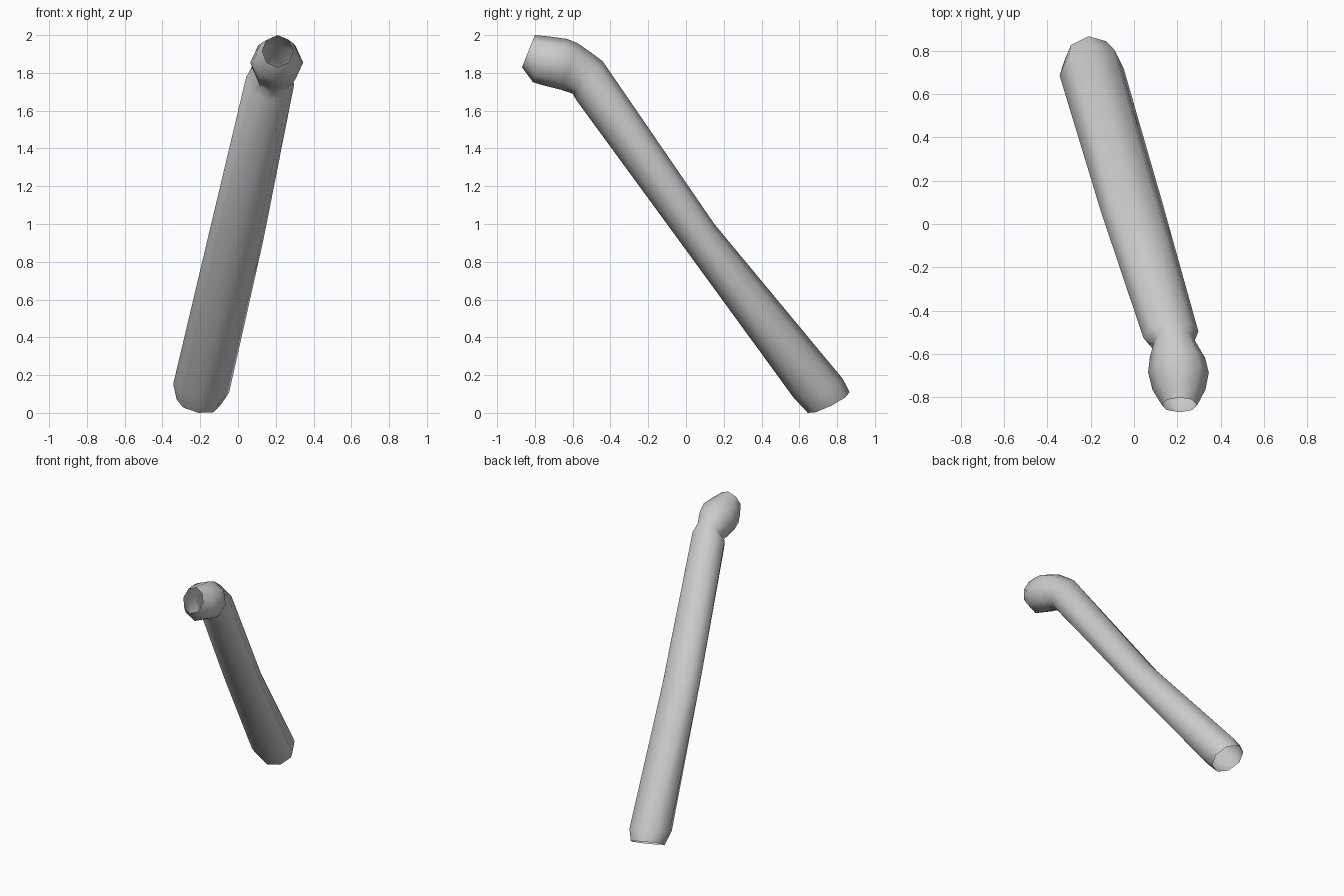
import bpy, bmesh, math
from mathutils import Vector

if "Cube" in bpy.data.objects:
    bpy.data.objects.remove(bpy.data.objects["Cube"])

SIDES = 8


def loft(name, rings):
    """Open tube through rings: (underside yz, upper yz, centre x, half width, sideways slant)."""
    bm = bmesh.new()
    loops = []
    for lo, hi, cx, w, slant in rings:
        a = Vector((cx, lo[0], lo[1]))
        b = Vector((cx, hi[0], hi[1]))
        c, v = (a + b) / 2, (b - a) / 2
        u = Vector((w, 0.11 * w * slant, -0.155 * w * slant))
        loop = []
        for i in range(SIDES):
            t = 2 * math.pi * i / SIDES
            loop.append(bm.verts.new(c + u * math.cos(t) + v * math.sin(t)))
        loops.append(loop)
    for p, q in zip(loops, loops[1:]):
        for i in range(SIDES):
            j = (i + 1) % SIDES
            bm.faces.new((p[i], p[j], q[j], q[i]))
    bmesh.ops.recalc_face_normals(bm, faces=bm.faces)
    me = bpy.data.meshes.new(name)
    bm.to_mesh(me)
    bm.free()
    ob = bpy.data.objects.new(name, me)
    bpy.context.collection.objects.link(ob)
    bpy.context.view_layer.objects.active = ob
    ob.select_set(True)
    bpy.ops.object.shade_smooth_by_angle(angle=math.radians(60))
    return ob


loft("bent_pipe", [
    # slanted open lower end
    ((0.645, 0.00), (0.866, 0.11), -0.21, 0.115, 1),
    ((0.57, 0.08), (0.83, 0.18), -0.195, 0.148, 1),
    # long straight shaft, slightly flattened at mid length
    ((-0.013, 0.88), (0.15, 1.00), -0.008, 0.143, 1),
    ((-0.58, 1.655), (-0.44, 1.86), 0.17, 0.127, 1),
    # narrow neck
    ((-0.60, 1.69), (-0.485, 1.895), 0.185, 0.095, 0.5),
    # rounded elbow
    ((-0.66, 1.71), (-0.57, 1.955), 0.20, 0.127, 0),
    ((-0.74, 1.73), (-0.63, 1.98), 0.205, 0.14, 0),
    ((-0.81, 1.75), (-0.72, 1.992), 0.207, 0.122, 0),
    # open mouth
    ((-0.868, 1.83), (-0.80, 2.00), 0.21, 0.082, 0),
])
